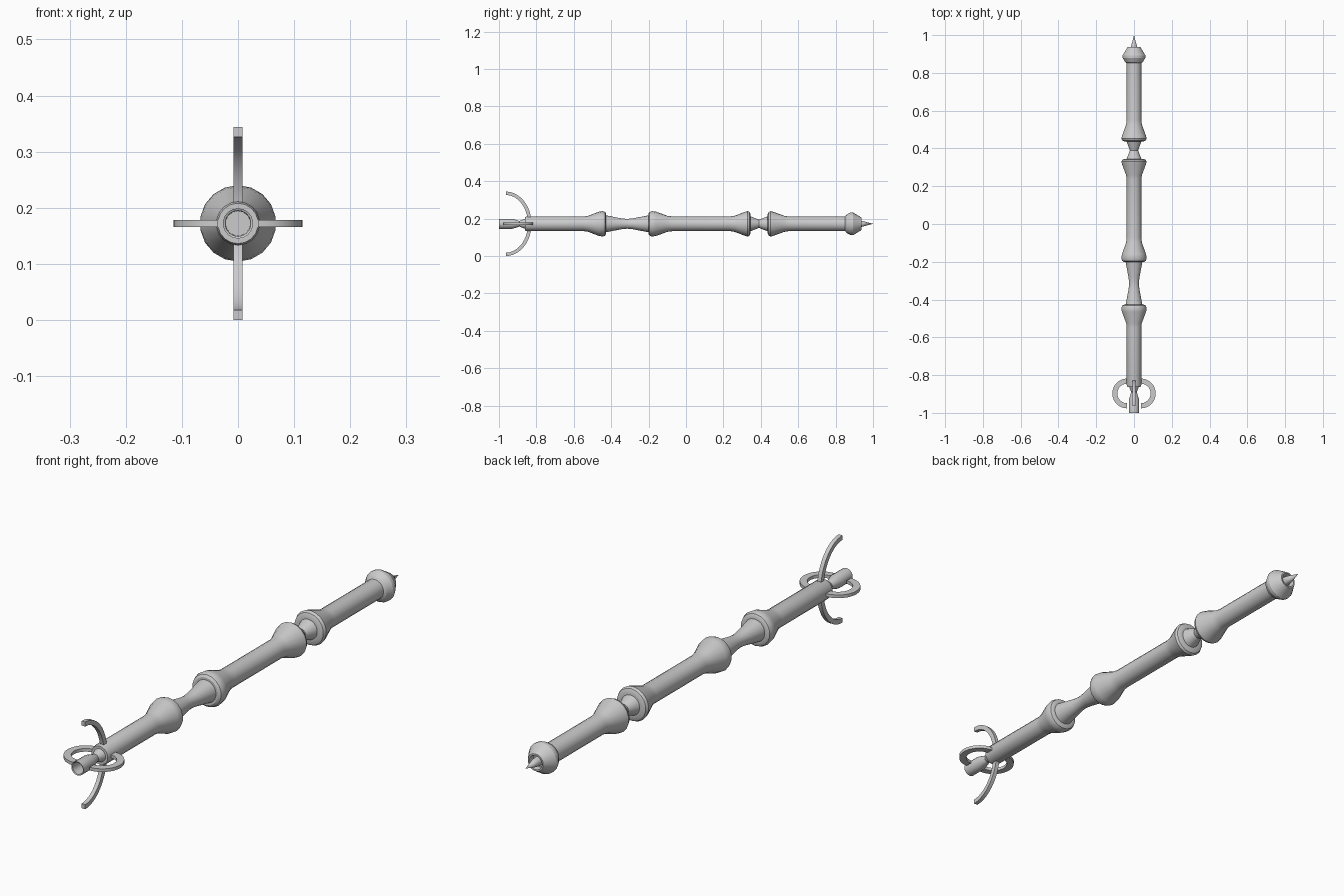
import bpy, bmesh
from math import cos, sin, pi, radians
from mathutils import Vector

if "Cube" in bpy.data.objects:
    bpy.data.objects.remove(bpy.data.objects["Cube"])

AXIS_Z = 0.172
SIDES = 18


def finish(name, bm, angle=30):
    bmesh.ops.remove_doubles(bm, verts=bm.verts, dist=1e-5)
    bmesh.ops.recalc_face_normals(bm, faces=bm.faces)
    mesh = bpy.data.meshes.new(name)
    bm.to_mesh(mesh)
    bm.free()
    ob = bpy.data.objects.new(name, mesh)
    bpy.context.collection.objects.link(ob)
    bpy.ops.object.select_all(action='DESELECT')
    ob.select_set(True)
    bpy.context.view_layer.objects.active = ob
    bpy.ops.object.shade_smooth_by_angle(angle=radians(angle))
    return ob


def lathe(name, profile, angle=30):
    """Turn (y, radius) pairs around the long axis."""
    bm = bmesh.new()
    rings = [[bm.verts.new((r * sin(2 * pi * i / SIDES), y,
                            AXIS_Z + r * cos(2 * pi * i / SIDES)))
              for i in range(SIDES)] for y, r in profile]
    for a, b in zip(rings, rings[1:]):
        for i in range(SIDES):
            j = (i + 1) % SIDES
            bm.faces.new((a[i], a[j], b[j], b[i]))
    return finish(name, bm, angle)


def arc(name, centre, side, outer, inner, thick, a0, a1, steps=16):
    """Flat curved bar in the plane of 'side' and +y; radii are (side, y)."""
    bm = bmesh.new()
    side, fwd = Vector(side), Vector((0, 1, 0))
    n = side.cross(fwd) * thick / 2
    rings = []
    for k in range(steps + 1):
        t = radians(a0 + (a1 - a0) * k / steps)
        po, pi_ = [Vector(centre) + side * rad[0] * cos(t) + fwd * rad[1] * sin(t)
                   for rad in (outer, inner)]
        rings.append([bm.verts.new(p) for p in (po + n, po - n, pi_ - n, pi_ + n)])
    for a, b in zip(rings, rings[1:]):
        for i in range(4):
            j = (i + 1) % 4
            bm.faces.new((a[i], a[j], b[j], b[i]))
    bm.faces.new(rings[0])
    bm.faces.new(rings[-1])
    return finish(name, bm)


# turned shaft with two waisted joints and a hollow socket at the front
lathe("shaft", [
    (-0.93, 0), (-0.93, 0.022), (-0.998, 0.023), (-1.0, 0.027), (-0.93, 0.027),
    (-0.89, 0.015), (-0.862, 0.026), (-0.862, 0.036), (-0.852, 0.039),
    (-0.55, 0.039), (-0.525, 0.042), (-0.465, 0.065), (-0.445, 0.068),
    (-0.432, 0.063), (-0.427, 0.054), (-0.427, 0.045),
    (-0.345, 0.029), (-0.315, 0.026), (-0.285, 0.029),
    (-0.201, 0.045), (-0.201, 0.054), (-0.195, 0.063), (-0.182, 0.068),
    (-0.16, 0.065), (-0.1, 0.043), (-0.07, 0.039),
    (0.235, 0.039), (0.26, 0.043), (0.315, 0.064), (0.33, 0.068),
    (0.34, 0.063), (0.345, 0.052), (0.345, 0.04), (0.39, 0.022),
    (0.437, 0.04), (0.437, 0.052), (0.442, 0.063), (0.453, 0.068),
    (0.468, 0.064), (0.525, 0.043), (0.55, 0.039), (0.87, 0.039)])

# flared end cap with a shallow recess
lathe("end_cap", [
    (0.85, 0.037), (0.857, 0.048), (0.88, 0.061), (0.893, 0.061),
    (0.937, 0.034), (0.937, 0.028), (0.915, 0.025), (0.915, 0)], 25)

# spike
lathe("tip_spike", [(0.91, 0), (0.91, 0.018), (0.94, 0.016), (1.0, 0)])

# tall prongs above and below, small curled prongs left and right
for s, v, h in ((1, "upper", "right"), (-1, "lower", "left")):
    arc(v + "_prong", (0, -0.963, AXIS_Z), (0, 0, s),
        (0.172, 0.137), (0.154, 0.118), 0.016, 0, 82)
    arc(h + "_prong", (s * 0.036, -0.897, AXIS_Z), (s, 0, 0),
        (0.079, 0.079), (0.052, 0.052), 0.0125, -90, 115, 20)
